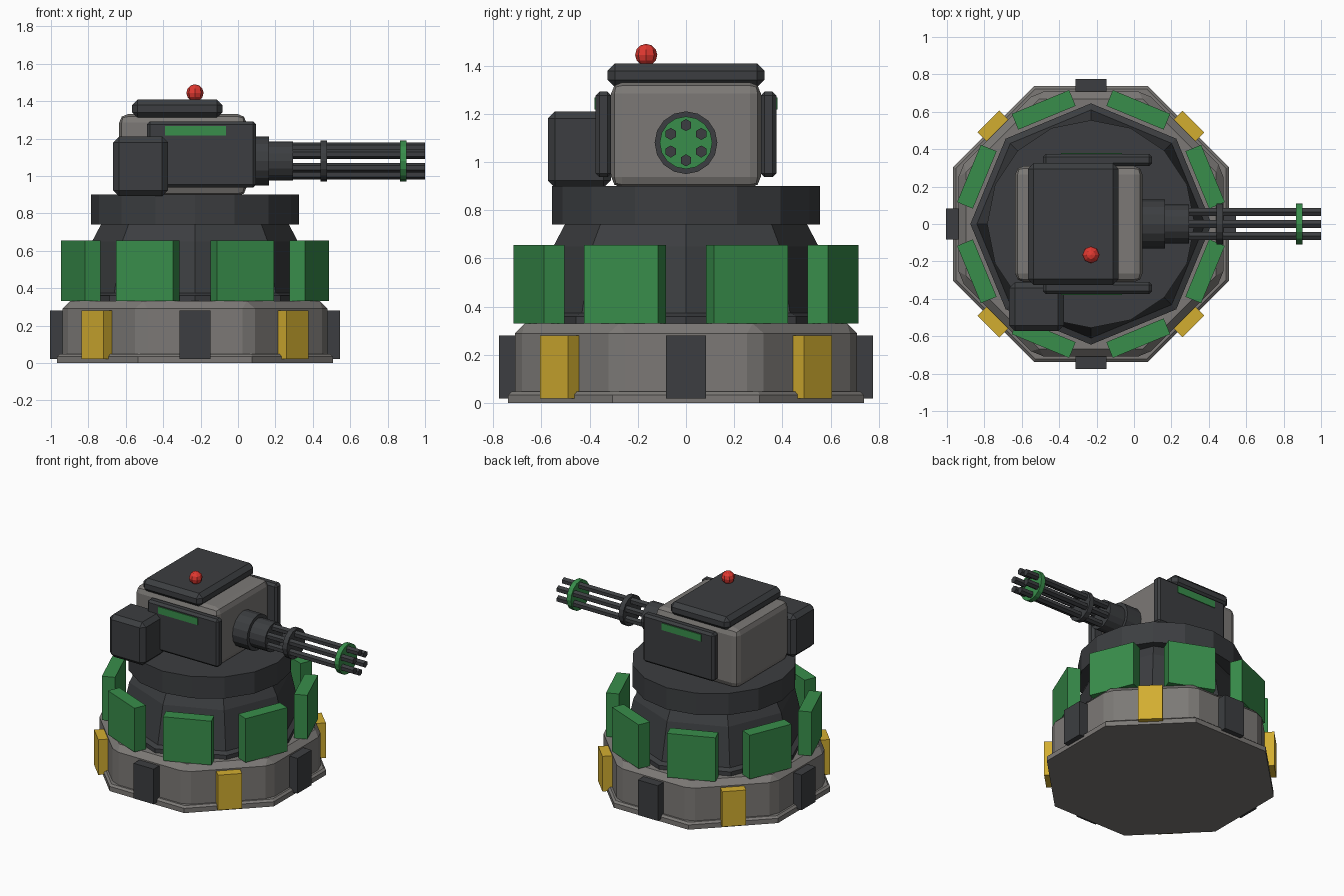
import bpy, bmesh
from math import pi, cos, sin, radians
from mathutils import Matrix, Vector

if "Cube" in bpy.data.objects:
    bpy.data.objects.remove(bpy.data.objects["Cube"])

CX = -0.23            # turret axis
AXIS_Z = 1.08         # gun axis height


def mat(name, rgb):
    m = bpy.data.materials.new(name)
    m.diffuse_color = (*rgb, 1)
    m.use_nodes = True
    m.node_tree.nodes["Principled BSDF"].inputs["Base Color"].default_value = m.diffuse_color
    return m


GREEN = mat("green", (0.04, 0.27, 0.07))
YELLOW = mat("yellow", (0.65, 0.42, 0.03))
RED = mat("red", (0.75, 0.04, 0.03))
DARK = mat("dark_metal", (0.045, 0.048, 0.052))
GREY = mat("warm_grey", (0.2, 0.19, 0.18))


def finish(name, bm, material, bevel=0.0, segments=1):
    bmesh.ops.recalc_face_normals(bm, faces=bm.faces)
    me = bpy.data.meshes.new(name)
    bm.to_mesh(me)
    bm.free()
    ob = bpy.data.objects.new(name, me)
    bpy.context.collection.objects.link(ob)
    me.materials.append(material)
    if bevel:
        b = ob.modifiers.new("bevel", "BEVEL")
        b.width, b.segments, b.limit_method = bevel, segments, "ANGLE"
        b.angle_limit = radians(25)
    return ob


def box(name, lo, hi, material, bevel=0.0, segments=1, spin=None):
    # axis-aligned box; spin turns it about the turret axis
    lo, hi = Vector(lo), Vector(hi)
    bm = bmesh.new()
    bmesh.ops.create_cube(bm, size=1)
    bmesh.ops.scale(bm, vec=hi - lo, verts=bm.verts)
    bmesh.ops.translate(bm, vec=(lo + hi) / 2, verts=bm.verts)
    if spin is not None:
        bm.transform(Matrix.Translation((CX, 0, 0)) @ Matrix.Rotation(spin, 4, "Z"))
    return finish(name, bm, material, bevel, segments)


def lathe(name, profile, sides, material, phase=0.0, matrix=None, bevel=0.0):
    # stacked n-gon rings from (radius, height) pairs, capped at both ends
    bm = bmesh.new()
    rings = [[bm.verts.new((r * cos(phase + 2 * pi * i / sides),
                            r * sin(phase + 2 * pi * i / sides), z))
              for i in range(sides)] for r, z in profile]
    for a, b in zip(rings, rings[1:]):
        for i in range(sides):
            j = (i + 1) % sides
            bm.faces.new((a[i], a[j], b[j], b[i]))
    bm.faces.new(rings[0][::-1])
    bm.faces.new(rings[-1])
    bm.transform(matrix or Matrix.Translation((CX, 0, 0)))
    return finish(name, bm, material, bevel)


def along_x(name, x0, x1, r, sides, material, y=0.0, z=AXIS_Z):
    m = Matrix.Translation((0, y, z)) @ Matrix.Rotation(pi / 2, 4, "Y")
    return lathe(name, [(r, x0), (r, x1)], sides, material, 0, m)


# octagonal foundation
OCT = 1 / cos(pi / 8)
lathe("foot_plate", [(0.737 * OCT, 0), (0.737 * OCT, 0.035), (0.722 * OCT, 0.048)],
      8, GREY, pi / 8)
lathe("base_body", [(0.708 * OCT, 0.005), (0.708 * OCT, 0.33)], 8, GREY, pi / 8, bevel=0.04)

# clamps around the base, alternating dark and yellow
for k in range(8):
    box(f"base_clamp_{k}", (0.66, -0.082, 0.02), (0.775, 0.082, 0.28),
        YELLOW if k % 2 else DARK, spin=k * pi / 4)

# tapering pedestal and turntable collar
lathe("pedestal", [(0.645, 0.32), (0.645, 0.36), (0.61, 0.375), (0.55, 0.65), (0.50, 0.745)],
      8, DARK)
lathe("turntable", [(0.555, 0.74), (0.555, 0.90)], 16, DARK)

# ring of green armour slabs
for k in range(8):
    box(f"armour_slab_{k}", (0.615, -0.166, 0.33), (0.706, 0.166, 0.655), GREEN,
        spin=pi / 8 + k * pi / 4)

# turret housing with roof plate and warning light
box("housing", (-0.635, -0.31, 0.893), (0.045, 0.31, 1.33), GREY, 0.045, 2)
box("roof_plate", (-0.567, -0.325, 1.31), (-0.083, 0.325, 1.408), DARK, 0.03)
bm = bmesh.new()
bmesh.ops.create_uvsphere(bm, u_segments=8, v_segments=6, radius=0.046)
bmesh.ops.translate(bm, vec=(-0.23, -0.165, 1.444), verts=bm.verts)
finish("warning_light", bm, RED)

# side armour with green stripes
for s, side in ((-1, "front"), (1, "back")):
    ys = sorted((s * 0.31, s * 0.375))
    box(f"{side}_side_plate", (-0.487, ys[0], 0.937), (0.097, ys[1], 1.292), DARK, 0.016)
    ys = sorted((s * 0.35, s * 0.38))
    box(f"{side}_stripe", (-0.39, ys[0], 1.217), (-0.065, ys[1], 1.268), GREEN)

# ammunition box
box("ammo_box", (-0.667, -0.573, 0.893), (-0.375, -0.312, 1.21), DARK, 0.03)

# rotary gun
along_x("gun_mount", 0.0, 0.165, 0.13, 16, DARK)
along_x("gun_hub", 0.16, 0.295, 0.105, 16, DARK)
along_x("barrel_clamp", 0.44, 0.477, 0.109, 16, DARK)
along_x("muzzle_ring", 0.866, 0.902, 0.109, 16, GREEN)
for k in range(6):
    a = pi / 2 + k * pi / 3
    along_x(f"barrel_{k}", 0.28, 1.0, 0.025, 6, DARK,
            0.073 * cos(a), AXIS_Z + 0.073 * sin(a))
